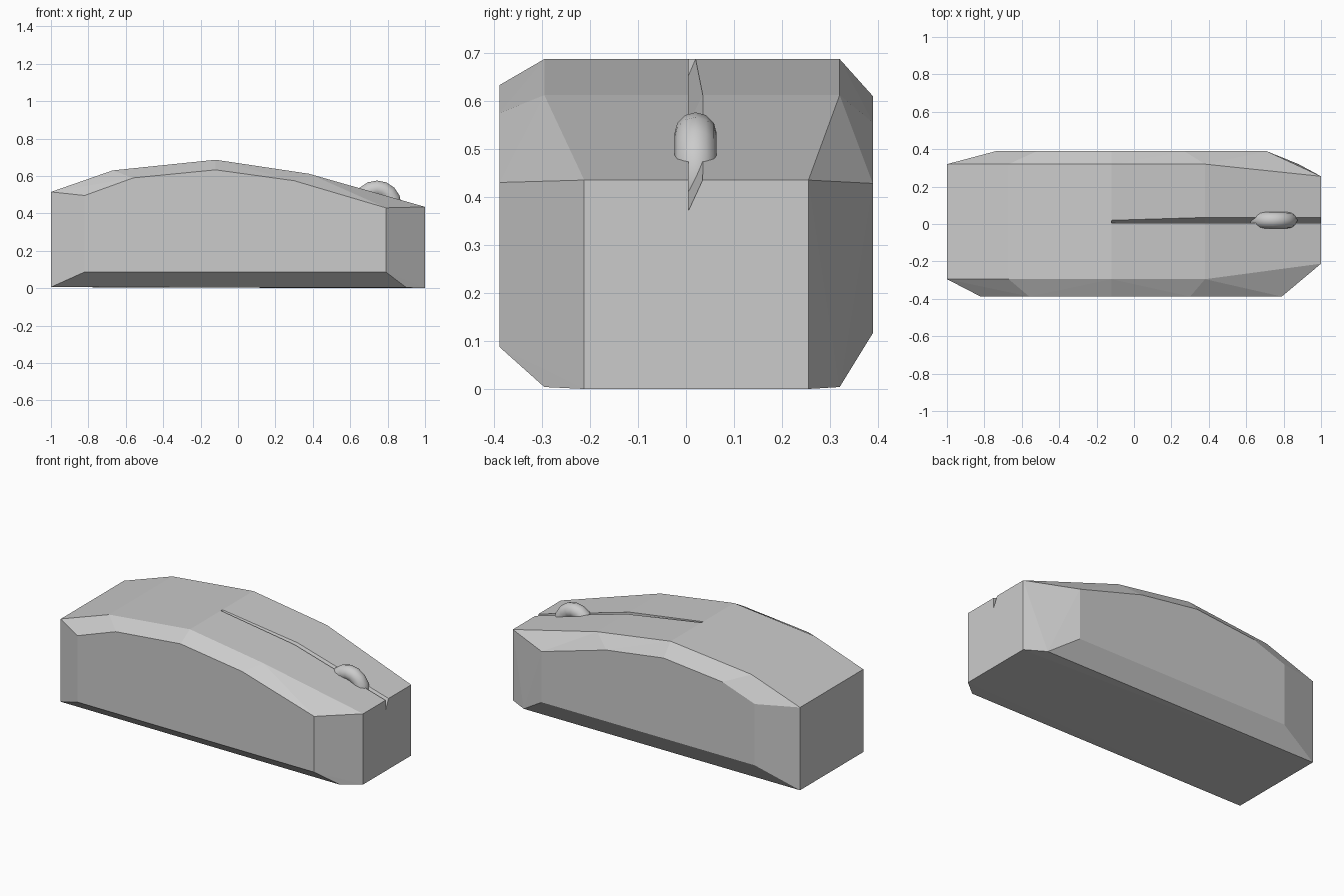
import bpy, bmesh, math

if "Cube" in bpy.data.objects:
    bpy.data.objects.remove(bpy.data.objects["Cube"])


def new_object(name, bm):
    bmesh.ops.recalc_face_normals(bm, faces=bm.faces[:])
    mesh = bpy.data.meshes.new(name)
    bm.to_mesh(mesh)
    bm.free()
    obj = bpy.data.objects.new(name, mesh)
    bpy.context.collection.objects.link(obj)
    return obj


# Body: convex faceted shell from top profile, base outline and two side panels
top = [(-1, 0.515), (-0.67, 0.63), (-0.12, 0.687), (0.38, 0.612)]
front_y, back_y = -0.295, 0.32
nose = (-0.212, 0.255)

points = [(x, y, z) for x, z in top for y in (front_y, back_y)]
points += [(1, y, z) for y in nose for z in (0, 0.435)]
points += [(-1, y, 0.006) for y in (front_y, back_y)]
points += [(0.9, front_y, 0.004), (0.88, back_y, 0.004)]

front_panel = [(-0.82, 0.087), (0.79, 0.087), (0.79, 0.43), (0.3, 0.575),
               (-0.12, 0.633), (-0.56, 0.59), (-0.82, 0.496)]
back_panel = [(-0.74, 0.116), (0.71, 0.116), (0.71, 0.428), (0.27, 0.555),
              (-0.12, 0.61), (-0.52, 0.57), (-0.74, 0.493)]
points += [(x, -0.388, z) for x, z in front_panel]
points += [(x, 0.389, z) for x, z in back_panel]

bm = bmesh.new()
for p in points:
    bm.verts.new(p)
hull = bmesh.ops.convex_hull(bm, input=bm.verts[:])
loose = [v for v in bm.verts if not v.link_faces]
bmesh.ops.delete(bm, geom=loose, context='VERTS')
bmesh.ops.dissolve_limit(bm, angle_limit=math.radians(1),
                         verts=bm.verts[:], edges=bm.edges[:])
body = new_object("mouse_body", bm)

# Button gap: V-shaped slit lofted along the top (x, surface z, width, depth)
sections = [(-0.12, 0.687, 0.015, 0.035), (0.38, 0.612, 0.03, 0.06),
            (1.05, 0.421, 0.03, 0.065)]
bm = bmesh.new()
rings = []
for x, z, w, d in sections:
    outline = [(0.005, z - d), (0.005 + w, z), (0.005 + w, z + 0.06), (0.005, z + 0.06)]
    rings.append([bm.verts.new((x, y, h)) for y, h in outline])
for a, b in zip(rings, rings[1:]):
    for i in range(4):
        j = (i + 1) % 4
        bm.faces.new((a[i], a[j], b[j], b[i]))
bm.faces.new(rings[0])
bm.faces.new(rings[-1])
cutter = new_object("button_gap_cutter", bm)
cutter.hide_render = True
cutter.hide_set(True)

cut = body.modifiers.new("button_gap", 'BOOLEAN')
cut.operation = 'DIFFERENCE'
cut.solver = 'EXACT'
cut.object = cutter

# Scroll wheel: rounded tyre half sunk into the body
bpy.ops.mesh.primitive_torus_add(major_segments=16, minor_segments=12,
                                 major_radius=0.087, minor_radius=0.044,
                                 location=(0.743, 0.02, 0.445),
                                 rotation=(math.pi / 2, 0, 0))
wheel = bpy.context.object
wheel.name = "scroll_wheel"
bpy.ops.object.shade_smooth_by_angle(angle=math.radians(35))
